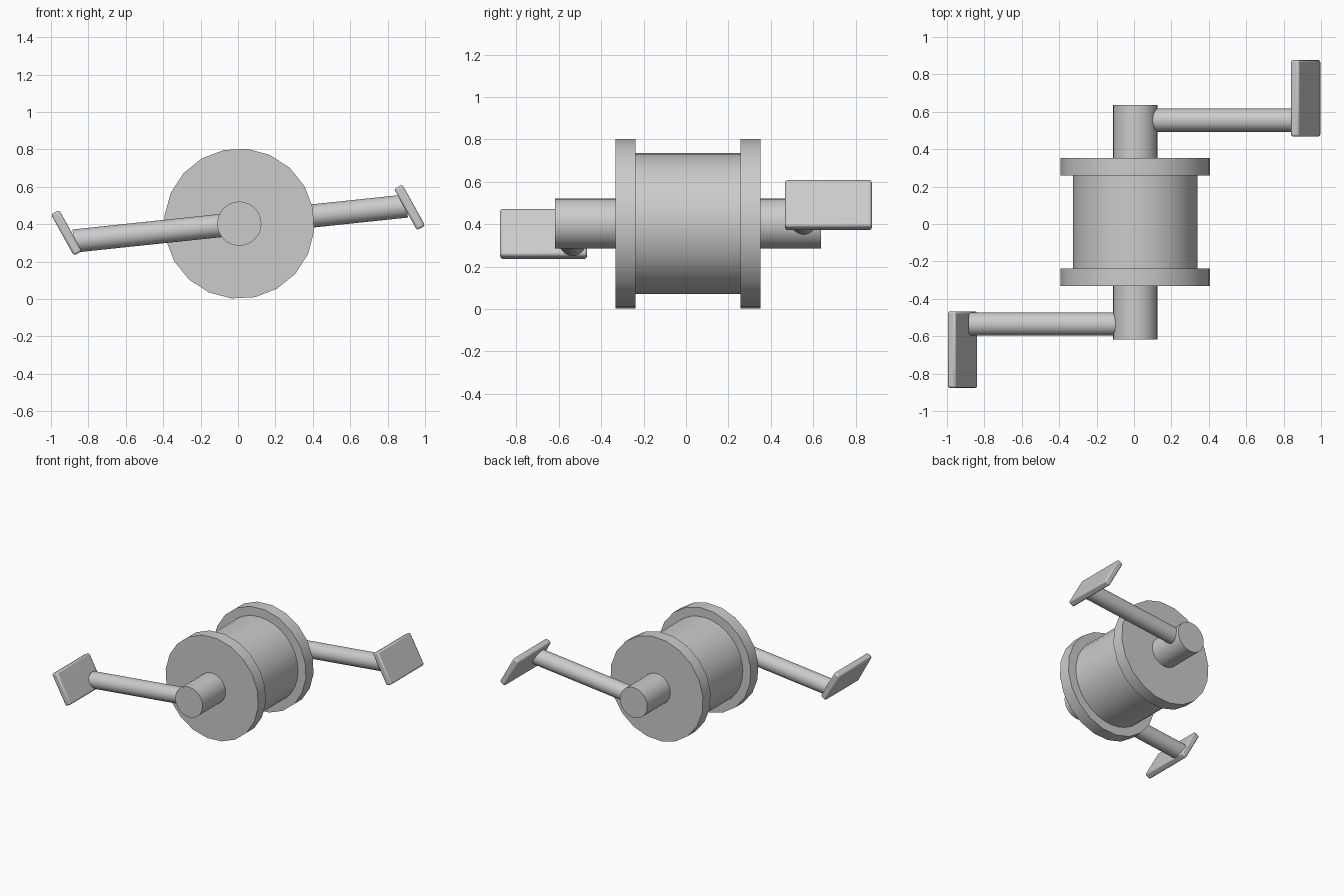
import bpy
from math import radians, cos, sin, pi
from mathutils import Vector, Matrix

if "Cube" in bpy.data.objects:
    bpy.data.objects.remove(bpy.data.objects["Cube"])

CENTRE = Vector((0.007, 0.01, 0.403))
TILT = radians(6)


def cylinder(name, start, end, radius, sides, spin=0.0):
    """Cylinder between two points, smooth sides and crisp rims."""
    axis = end - start
    bpy.ops.mesh.primitive_cylinder_add(vertices=sides, radius=radius, depth=axis.length)
    ob = bpy.context.object
    ob.name = name
    ob.data.transform(Matrix.Rotation(spin, 4, 'Z'))
    ob.rotation_euler = axis.to_track_quat('Z', 'Y').to_euler()
    ob.location = (start + end) / 2
    bpy.ops.object.shade_smooth_by_angle(angle=radians(30))
    return ob


def along_y(name, y0, y1, radius, sides, spin=0.0):
    """Cylinder centred on the crank axis, spin gives first vertex angle from +x."""
    bpy.ops.mesh.primitive_cylinder_add(vertices=sides, radius=radius, depth=y1 - y0)
    ob = bpy.context.object
    ob.name = name
    # bring a vertex to +x, apply the spin, then lay the axis along y
    ob.data.transform(Matrix.Rotation(pi / 2, 4, 'X') @ Matrix.Rotation(spin + pi / 2, 4, 'Z'))
    ob.location = CENTRE + Vector((0, (y0 + y1) / 2, 0))
    bpy.ops.object.shade_smooth_by_angle(angle=radians(30))
    return ob


# spool body, flanges and axle
along_y("spool_body", -0.28, 0.28, 0.332, 32)
along_y("axle", -0.627, 0.627, 0.118, 32)
for side, y0, y1 in (("front", -0.342, -0.248), ("back", 0.248, 0.342)):
    along_y(side + "_flange", y0, y1, 0.402, 20, radians(-6))

# crank arms and pedals, half a turn apart
for name, s, reach, pedal in (("front", -1, 0.89, (-0.917, -0.672, 0.354)),
                              ("back", 1, 0.90, (0.918, 0.672, 0.490))):
    root = CENTRE + Vector((0, s * 0.545, 0))
    tip = root + s * reach * Vector((cos(TILT), 0, sin(TILT)))
    cylinder(name + "_crank_arm", root, tip, 0.062, 32)

    bpy.ops.mesh.primitive_cube_add(size=1, location=pedal)
    ob = bpy.context.object
    ob.name = name + "_pedal"
    ob.data.transform(Matrix.Diagonal((0.050, 0.41, 0.252, 1)))
    ob.rotation_euler = (0, radians(-29), 0)
    bev = ob.modifiers.new("soft_edges", 'BEVEL')
    bev.width = 0.012
    bev.segments = 2
    bpy.ops.object.shade_smooth_by_angle(angle=radians(30))
